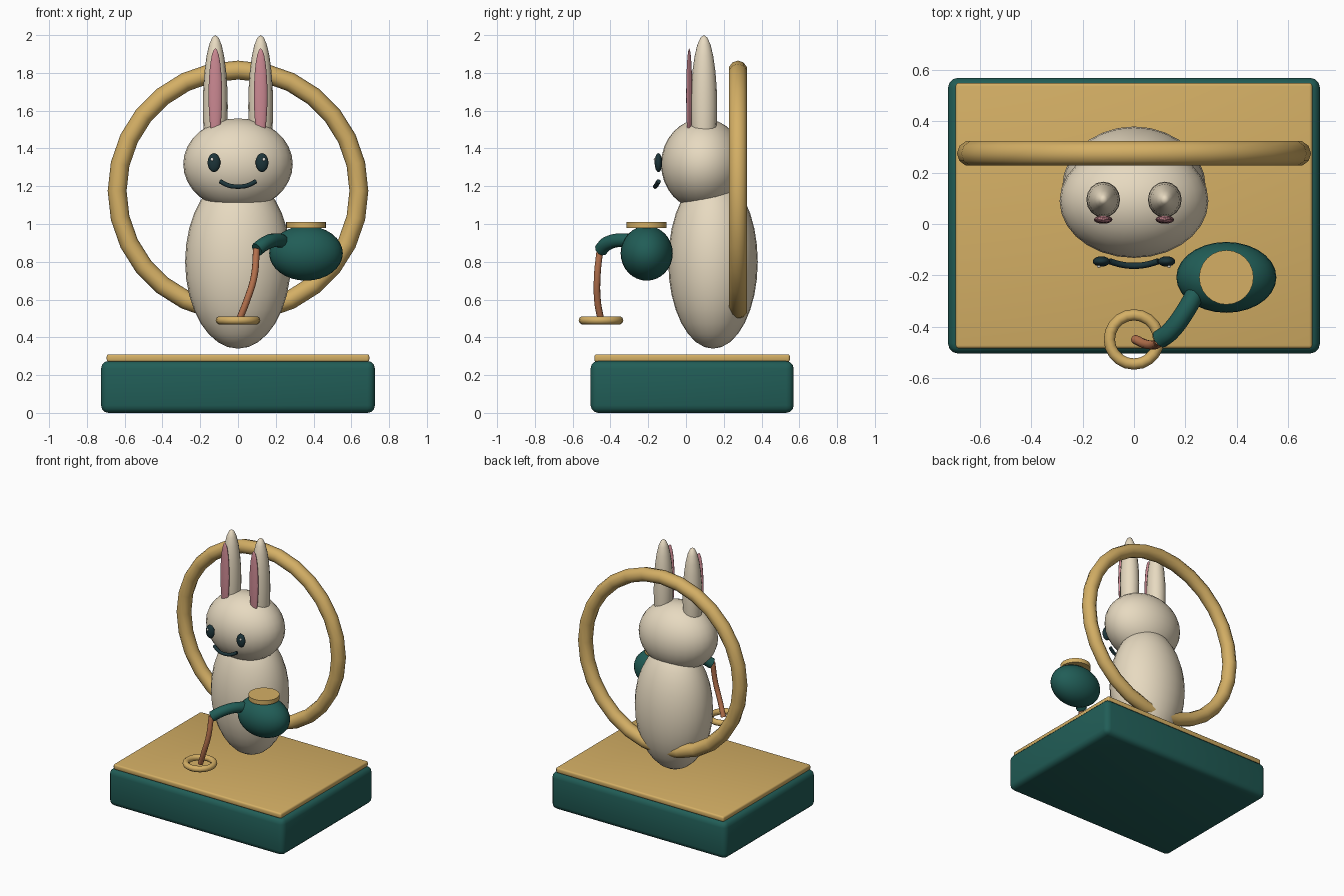
import bpy, math

if "Cube" in bpy.data.objects:
    bpy.data.objects.remove(bpy.data.objects["Cube"])

def mat(name, rgb):
    m = bpy.data.materials.new(name)
    m.diffuse_color = (*rgb, 1)
    m.use_nodes = True
    m.node_tree.nodes["Principled BSDF"].inputs["Base Color"].default_value = m.diffuse_color
    return m

GREEN = mat("deep_green", (0.015, 0.11, 0.095))
GOLD = mat("gold", (0.66, 0.43, 0.13))
CREAM = mat("cream", (0.80, 0.70, 0.53))
PINK = mat("pink", (0.60, 0.25, 0.29))
COPPER = mat("copper", (0.50, 0.18, 0.08))
DARK = mat("dark", (0.012, 0.035, 0.042))
WHITE = mat("white", (0.9, 0.9, 0.85))

def finish(name, m):
    o = bpy.context.object
    o.name = name
    o.data.materials.append(m)
    bpy.ops.object.shade_smooth_by_angle(angle=math.radians(45))
    return o

def ball(name, loc, radii, m, seg=28, rings=16):
    bpy.ops.mesh.primitive_uv_sphere_add(segments=seg, ring_count=rings, location=loc)
    bpy.context.object.scale = radii
    bpy.ops.object.transform_apply(location=False, rotation=False, scale=True)
    return finish(name, m)

def ring(name, loc, major, minor, m, seg, rot=(0, 0, 0)):
    bpy.ops.mesh.primitive_torus_add(location=loc, rotation=rot, major_radius=major,
                                     minor_radius=minor, major_segments=seg, minor_segments=10)
    return finish(name, m)

def box(name, lo, hi, m, bevel):
    bpy.ops.mesh.primitive_cube_add(size=1, location=[(a + b) / 2 for a, b in zip(lo, hi)])
    o = bpy.context.object
    o.scale = [b - a for a, b in zip(lo, hi)]
    bpy.ops.object.transform_apply(location=False, rotation=False, scale=True)
    b = o.modifiers.new("bevel", 'BEVEL')
    b.width, b.segments = bevel, 3
    bpy.ops.object.modifier_apply(modifier="bevel")
    return finish(name, m)

def tube(name, pts, r, m):
    # smooth round tube through the points
    c = bpy.data.curves.new(name, 'CURVE')
    c.dimensions = '3D'
    c.bevel_depth, c.bevel_resolution = r, 3
    c.use_fill_caps = True
    c.resolution_u = 6
    s = c.splines.new('BEZIER')
    s.bezier_points.add(len(pts) - 1)
    for p, co in zip(s.bezier_points, pts):
        p.co = co
        p.handle_left_type = p.handle_right_type = 'AUTO'
    o = bpy.data.objects.new(name, c)
    bpy.context.collection.objects.link(o)
    bpy.ops.object.select_all(action='DESELECT')
    o.select_set(True)
    bpy.context.view_layer.objects.active = o
    bpy.ops.object.convert(target='MESH')
    return finish(name, m)

# plinth
box("plinth", (-0.725, -0.505, 0), (0.725, 0.57, 0.275), GREEN, 0.04)
box("plinth_top_plate", (-0.695, -0.485, 0.27), (0.695, 0.55, 0.31), GOLD, 0.012)

# large hoop behind the figure
ring("hoop", (0, 0.275, 1.175), 0.64, 0.05, GOLD, 28, (math.pi / 2, 0, 0))

# rabbit body and head
ball("body", (0, 0.143, 0.80), (0.28, 0.237, 0.46), CREAM)
ball("head", (0, 0.09, 1.317), (0.29, 0.222, 0.242), CREAM)

# ears and eyes, mirrored left and right
for side, s in (("left", -1), ("right", 1)):
    ball("ear_" + side, (s * 0.12, 0.095, 1.62), (0.066, 0.07, 0.38), CREAM, 16, 12)
    ball("inner_ear_" + side, (s * 0.12, 0.017, 1.68), (0.036, 0.016, 0.25), PINK, 16, 12)
    ball("eye_" + side, (s * 0.127, -0.146, 1.325), (0.034, 0.02, 0.05), DARK, 16, 12)
    ball("eye_glint_" + side, (s * 0.137, -0.164, 1.342), (0.008, 0.007, 0.009), WHITE, 8, 6)

# smile
tube("mouth", [(-0.095, -0.145, 1.226), (-0.05, -0.158, 1.204), (0, -0.163, 1.198),
               (0.05, -0.158, 1.204), (0.095, -0.145, 1.226)], 0.012, DARK)

# pot with lid and spout
ball("pot", (0.36, -0.208, 0.845), (0.195, 0.138, 0.145), GREEN)
bpy.ops.mesh.primitive_cylinder_add(vertices=24, radius=0.106, depth=0.032,
                                    location=(0.36, -0.208, 0.994))
finish("pot_lid", GOLD)
tube("spout", [(0.25, -0.25, 0.90), (0.20, -0.34, 0.915), (0.14, -0.42, 0.895),
               (0.10, -0.45, 0.865)], 0.037, GREEN)

# poured stream and the ripple ring under it
tube("stream", [(0.098, -0.455, 0.87), (0.085, -0.47, 0.72), (0.045, -0.468, 0.59),
                (0.005, -0.45, 0.49)], 0.018, COPPER)
ring("ripple_ring", (0, -0.45, 0.49), 0.096, 0.022, GOLD, 20)
